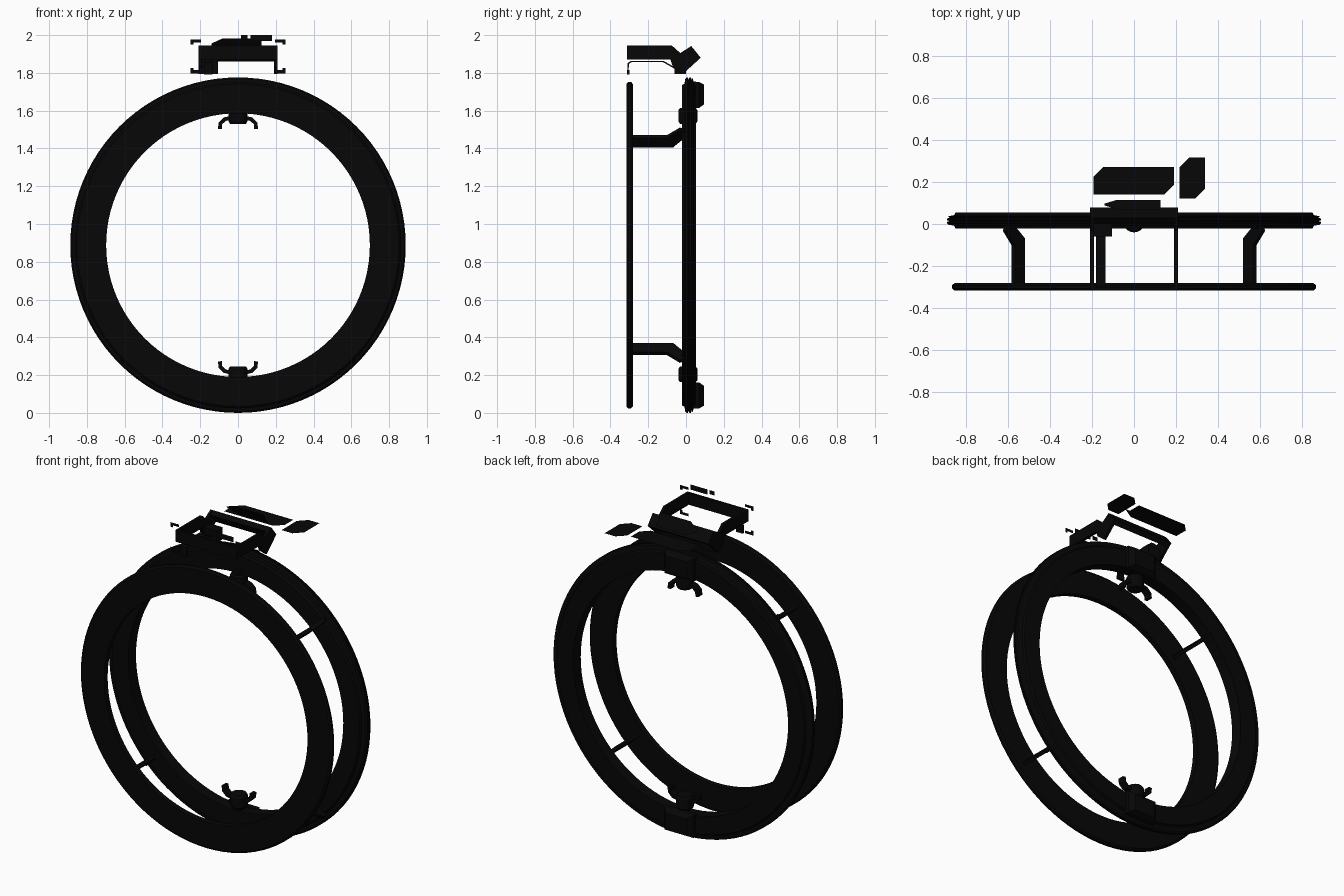
import bpy, bmesh, math
from mathutils import Vector

cube = bpy.data.objects.get("Cube")
if cube:
    bpy.data.objects.remove(cube, do_unlink=True)

black = bpy.data.materials.new("matte black")
black.use_nodes = True
COLOR = (0.002, 0.002, 0.002, 1)
black.diffuse_color = COLOR
bsdf = black.node_tree.nodes["Principled BSDF"]
bsdf.inputs["Base Color"].default_value = COLOR
bsdf.inputs["Roughness"].default_value = 0.8

MID = 0.888  # height of the ring centre


def finish(name, bm, smooth=False):
    bmesh.ops.recalc_face_normals(bm, faces=bm.faces)
    mesh = bpy.data.meshes.new(name)
    bm.to_mesh(mesh)
    bm.free()
    mesh.materials.append(black)
    ob = bpy.data.objects.new(name, mesh)
    bpy.context.collection.objects.link(ob)
    if smooth:
        bpy.ops.object.select_all(action='DESELECT')
        ob.select_set(True)
        bpy.context.view_layer.objects.active = ob
        bpy.ops.object.shade_smooth_by_angle(angle=math.radians(30))
    return ob


def loft(name, sections, smooth=False):
    """Solid skinned through matching closed loops of 3D points."""
    bm = bmesh.new()
    loops = [[bm.verts.new(p) for p in section] for section in sections]
    bm.faces.new(loops[0])
    bm.faces.new(loops[-1])
    for a, b in zip(loops, loops[1:]):
        for i in range(len(a)):
            j = (i + 1) % len(a)
            bm.faces.new((a[i], a[j], b[j], b[i]))
    return finish(name, bm, smooth)


def prism(name, outline, place, low, high):
    """Extrude a 2D outline from low to high; place(u, v, d) gives the 3D point."""
    return loft(name, [[place(u, v, d) for u, v in outline] for d in (low, high)])


def sheet(name, outline, place, level):
    """A single flat face."""
    bm = bmesh.new()
    bm.faces.new([bm.verts.new(place(u, v, level)) for u, v in outline])
    return finish(name, bm)


def along_x(u, v, d): return (d, u, v)
def along_y(u, v, d): return (u, d, v)
def along_z(u, v, d): return (u, v, d)


def strip(path, width):
    """Outline of a constant-width band around an open path."""
    pts = [Vector(p) for p in path]
    left, right = [], []
    for i, p in enumerate(pts):
        dirs = []
        if i > 0:
            dirs.append((p - pts[i - 1]).normalized())
        if i < len(pts) - 1:
            dirs.append((pts[i + 1] - p).normalized())
        t = sum(dirs, Vector((0, 0))).normalized()
        n = Vector((-t.y, t.x)) * (width / 2 / t.dot(dirs[0]))
        left.append(p + n)
        right.append(p - n)
    return left + right[::-1]


def rect(u0, u1, v0, v1):
    return [(u0, v0), (u1, v0), (u1, v1), (u0, v1)]


def ring(name, profile, segments=96):
    """Revolve a closed (radius, y) profile about the rings' shared axis."""
    bm = bmesh.new()
    loops = []
    for s in range(segments):
        t = math.tau * s / segments
        loops.append([bm.verts.new((r * math.sin(t), y, MID + r * math.cos(t)))
                      for r, y in profile])
    n = len(profile)
    for s in range(segments):
        a, b = loops[s], loops[(s + 1) % segments]
        for i in range(n):
            j = (i + 1) % n
            bm.faces.new((a[i], a[j], b[j], b[i]))
    return finish(name, bm, smooth=True)


# Front ring: thin, with a chamfered outer rim
ring("front_ring", [(0.698, -0.316), (0.853, -0.316), (0.864, -0.306),
                    (0.864, -0.291), (0.853, -0.281), (0.698, -0.281)])
# Rear ring: thicker, with a grooved rim
ring("rear_ring", [(0.738, -0.022), (0.848, -0.022), (0.855, -0.008),
                   (0.88, -0.004), (0.888, 0.004), (0.888, 0.010), (0.876, 0.014),
                   (0.888, 0.018), (0.888, 0.026), (0.876, 0.030), (0.884, 0.036),
                   (0.855, 0.042), (0.848, 0.054), (0.738, 0.054)])

# Four cranked struts joining the rings on the diagonals
crank = strip([(-0.285, 0.777), (-0.085, 0.777), (-0.006, 0.868)], 0.07)
for k in range(4):
    t = math.radians(45 + 90 * k)

    def radial(u, v, d, t=t):
        r = min(v, 0.87)
        return (r * math.sin(t) + d * math.cos(t), u,
                MID + r * math.cos(t) - d * math.sin(t))
    prism(f"strut_{k + 1}", crank, radial, -0.011, 0.011)

# Clamps at the top and the bottom of the rear ring
for label, sign in (("top", 1), ("bottom", -1)):
    def height(v, sign=sign): return MID + sign * v

    # round knob with chamfered ends and a stem, reaching inside the ring
    turns = [math.tau * i / 20 for i in range(20)]
    loft(f"{label}_knob",
         [[(r * math.cos(a), 0.01 + r * math.sin(a), height(h)) for a in turns]
          for r, h in ((0.042, 0.642), (0.05, 0.655), (0.05, 0.715),
                       (0.042, 0.725), (0.03, 0.725), (0.03, 0.75))], smooth=True)

    # curled wings
    for side, mirror in (("left", 1), ("right", -1)):
        hook = strip([(0.035, 0.675), (0.07, 0.667), (0.093, 0.645), (0.096, 0.615)], 0.02)
        prism(f"{label}_{side}_wing", [(mirror * u, height(v)) for u, v in hook],
              along_y, -0.01, 0.03)

    # housing on the back face of the ring, tapering to the rear
    loft(f"{label}_housing",
         [[(x, y, height(h)) for x, h in rect(-w, w, low, high)]
          for y, w, low, high in ((0.04, 0.105, 0.725, 0.866), (0.07, 0.1, 0.727, 0.864),
                                  (0.095, 0.07, 0.745, 0.85))])

# Frame above the rings: two bent side arms and two cross bars
arm = [(-0.313, 1.872), (-0.083, 1.872), (-0.07, 1.835), (-0.018, 1.793), (0.078, 1.88),
       (0.028, 1.942), (-0.03, 1.905), (-0.075, 1.945), (-0.313, 1.945)]
for side, x in (("left", 0.2), ("right", -0.2)):
    prism(f"frame_{side}_arm", arm, along_x, x - 0.009, x + 0.009)
prism("frame_rear_bar", [(0.028, 1.942), (0.078, 1.88), (0.055, 1.86), (0.005, 1.92)],
      along_x, -0.205, 0.205)
prism("frame_front_bar", rect(-0.313, -0.3, 1.872, 1.945), along_x, -0.205, 0.205)

# Block and thin bent strap under the right arm
prism("frame_block", rect(-0.06, 0.0, 1.795, 1.87), along_x, -0.205, -0.105)
prism("frame_strap", strip([(-0.309, 1.795), (-0.305, 1.85), (-0.29, 1.86), (-0.12, 1.86),
                            (-0.05, 1.82)], 0.007), along_x, -0.18, -0.135)
prism("strap_tip", rect(-0.313, -0.298, 1.792, 1.815), along_x, -0.18, -0.135)

# Corner brackets and small marker plates floating at the front of the frame
for side, mx in (("left", 1), ("right", -1)):
    for level, mz in (("upper", 1), ("lower", -1)):
        hook = strip([(0.195, 0.082), (0.243, 0.082), (0.243, 0.062)], 0.016)
        sheet(f"{level}_{side}_bracket", [(mx * u, 1.888 + mz * v) for u, v in hook],
              along_y, -0.302)
sheet("short_marker", rect(0.015, 0.05, 1.975, 2.0), along_y, -0.302)
sheet("long_marker", rect(0.065, 0.18, 1.968, 2.0), along_y, -0.302)


# Rear plate, sloping down towards the back
def tilted(u, v, d): return (u, 0.07 + 0.045 * v, 1.983 - 0.068 * v + d)


sheet("rear_plate", [(-0.08, 0), (0.125, 0), (0.125, 1), (-0.08, 1),
                     (-0.14, 0.6), (-0.14, 0.4)], tilted, 0)

# Floating flat panels with two clipped corners
for name, x0, x1, y0, y1, c in (("wide_panel", -0.193, 0.19, 0.14, 0.27, 0.047),
                                ("small_panel", 0.215, 0.337, 0.12, 0.317, 0.048)):
    outline = [(x0, y0), (x1 - c, y0), (x1, y0 + c), (x1, y1), (x0 + c, y1), (x0, y1 - c)]
    sheet(name, outline, along_z, 1.892)
